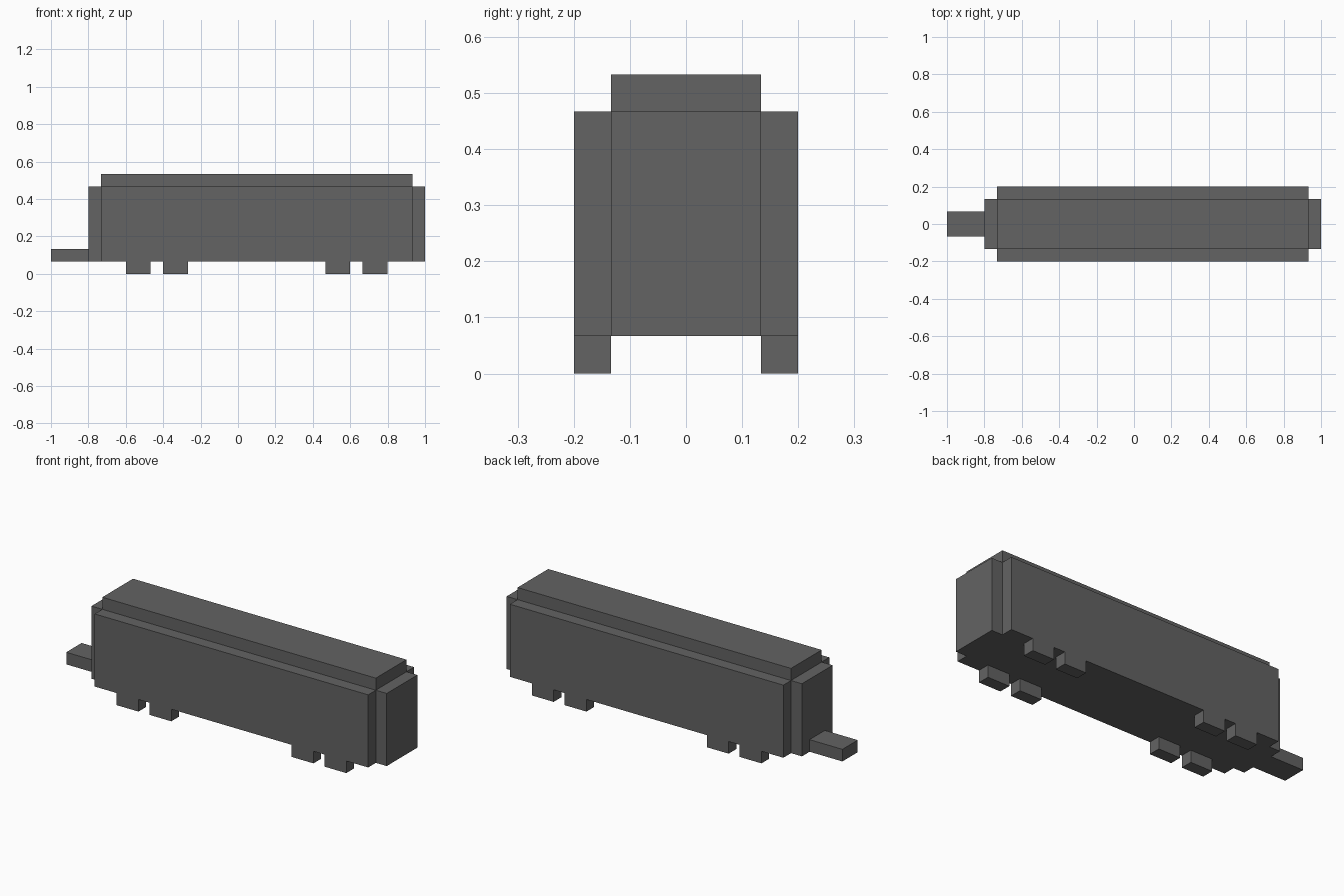
import bpy
import bmesh
from mathutils import Vector

cube = bpy.data.objects.get("Cube")
if cube:
    bpy.data.objects.remove(cube, do_unlink=True)

U = 1 / 15  # block size: the whole model sits on this grid

# Single flat colour
grey = bpy.data.materials.new("dark_grey")
grey.use_nodes = True
colour = (0.125, 0.125, 0.125, 1)
grey.diffuse_color = colour
grey.node_tree.nodes["Principled BSDF"].inputs["Base Color"].default_value = colour


def block(name, x, y, z):
    """Box spanning the given (low, high) grid ranges."""
    low, high = (Vector(corner) * U for corner in zip(x, y, z))
    bm = bmesh.new()
    bmesh.ops.create_cube(bm, size=1)
    bmesh.ops.scale(bm, vec=high - low, verts=bm.verts)
    bmesh.ops.translate(bm, vec=(low + high) / 2, verts=bm.verts)
    mesh = bpy.data.meshes.new(name)
    bm.to_mesh(mesh)
    bm.free()
    mesh.materials.append(grey)
    obj = bpy.data.objects.new(name, mesh)
    bpy.context.collection.objects.link(obj)
    return obj


# Carriage body with raised roof
block("body", (-11, 14), (-3, 3), (1, 7))
block("roof", (-11, 14), (-2, 2), (7, 8))

# Narrower end walls and the coupling bar
block("right_end_wall", (-12, -11), (-2, 2), (1, 7))
block("left_end_wall", (14, 15), (-2, 2), (1, 7))
block("coupling_bar", (-15, -12), (-1, 1), (1, 2))

# Four wheel pairs, mirrored front to back
for number, x in enumerate((-9, -6, 7, 10), start=1):
    wheel = block(f"wheel_pair_{number}", (x, x + 2), (-3, -2), (0, 1))
    mirror = wheel.modifiers.new("Mirror", 'MIRROR')
    mirror.use_axis = (False, True, False)
